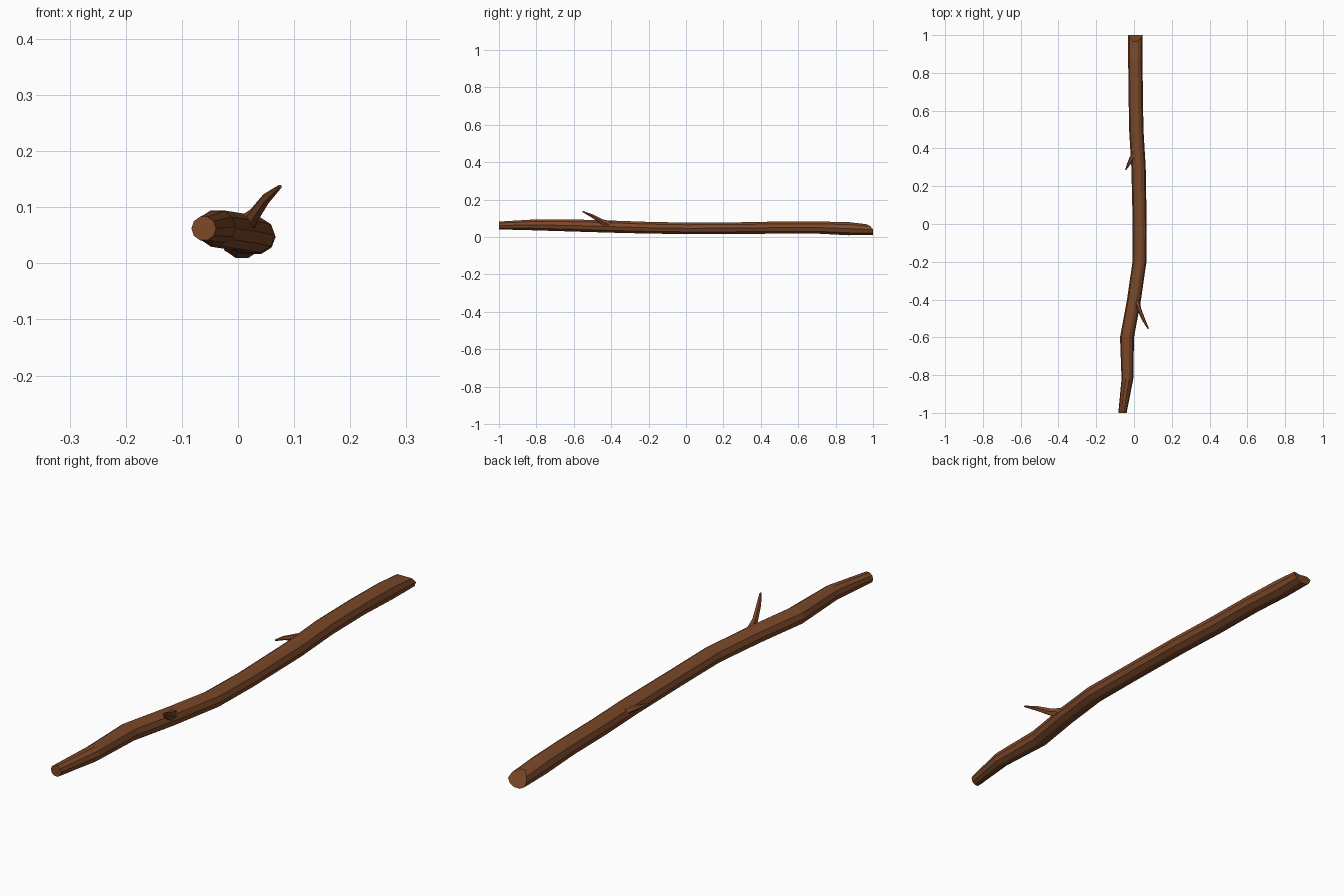
import bpy, bmesh, math
from mathutils import Vector

if "Cube" in bpy.data.objects:
    bpy.data.objects.remove(bpy.data.objects["Cube"])

bark = bpy.data.materials.new("bark")
bark.diffuse_color = (0.2, 0.065, 0.022, 1)
bark.use_nodes = True
bark.node_tree.nodes["Principled BSDF"].inputs["Base Color"].default_value = bark.diffuse_color


def ring(center, axis, rx, rz, sides):
    # cross-section perpendicular to the axis, first point to +x side
    axis = Vector(axis).normalized()
    u = Vector((1, 0, 0))
    u = (u - axis * u.dot(axis)).normalized()
    v = u.cross(axis)
    if v.z < 0:
        v = -v
    c = Vector(center)
    return [c + u * rx * math.cos(a) + v * rz * math.sin(a)
            for a in (2 * math.pi * i / sides for i in range(sides))]


def loft(name, rings):
    bm = bmesh.new()
    vs = [[bm.verts.new(p) for p in r] for r in rings]
    n = len(vs[0])
    for a, b in zip(vs, vs[1:]):
        for i in range(n):
            j = (i + 1) % n
            bm.faces.new((a[i], a[j], b[j], b[i]))
    bm.faces.new(vs[0])
    bm.faces.new(vs[-1])
    bmesh.ops.recalc_face_normals(bm, faces=bm.faces)
    me = bpy.data.meshes.new(name)
    bm.to_mesh(me)
    bm.free()
    me.materials.append(bark)
    ob = bpy.data.objects.new(name, me)
    bpy.context.collection.objects.link(ob)
    return ob


# main branch: x, y, z, half width, half height
path = [(-.061, -1, .062, .022, .022), (-.035, -.82, .065, .031, .030),
        (-.037, -.6, .062, .037, .034), (.0, -.4, .056, .037, .034),
        (.029, -.2, .050, .037, .033), (.030, 0, .047, .037, .032),
        (.024, .3, .048, .038, .033), (.012, .5, .051, .038, .034),
        (.009, .7, .051, .038, .034), (.007, .87, .045, .038, .037)]
rings = [ring(p[:3], (0, 1, 0), p[3], p[4], 10) for p in path]
# broken end: the upper rim is set back and lower than the trunk
end = ring((.007, 1, .040), (0, 1, 0), .038, .030, 10)
for p in end:
    if p.z > .05:
        p.y = 1 - (p.z - .05) * 1.8
rings.append(end)
loft("branch", rings)


# side twigs: x, y, z, half width, half height
def twig(name, pts):
    rs = []
    for i, p in enumerate(pts):
        a, b = pts[max(i - 1, 0)], pts[min(i + 1, len(pts) - 1)]
        rs.append(ring(p[:3], Vector(b[:3]) - Vector(a[:3]), p[3], p[4], 6))
    loft(name, rs)


twig("long_twig", [(.010, -.40, .062, .020, .024), (.027, -.45, .083, .011, .015),
                   (.050, -.505, .115, .009, .010), (.075, -.553, .137, .004, .003)])
twig("short_twig", [(.008, .38, .060, .018, .016), (-.016, .34, .066, .012, .010),
                    (-.030, .315, .070, .008, .007), (-.044, .286, .069, .003, .003)])
